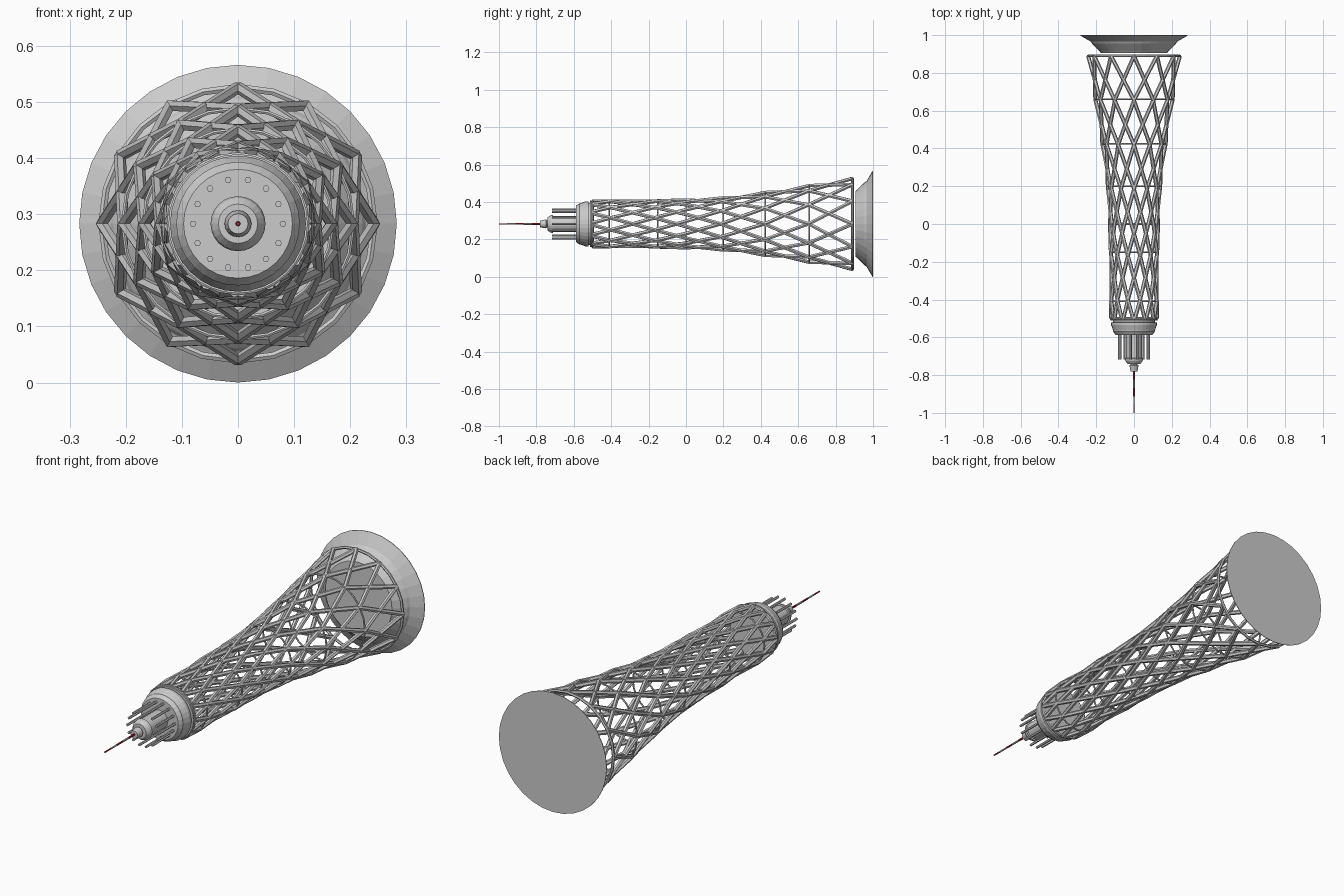
import bpy, bmesh, math

if "Cube" in bpy.data.objects:
    bpy.data.objects.remove(bpy.data.objects["Cube"])

CZ = 0.283  # height of the tower axis, which runs along y


def pos(r, a, y):
    return (r * math.cos(a), y, CZ + r * math.sin(a))


def material(name, col):
    m = bpy.data.materials.new(name)
    m.diffuse_color = col
    m.use_nodes = True
    m.node_tree.nodes["Principled BSDF"].inputs["Base Color"].default_value = m.diffuse_color
    return m


def lathe(name, profile, n=32, mat=None, offset=(0, 0)):
    """Closed solid turned around the y axis from (radius, y) points."""
    bm = bmesh.new()
    rows = []
    for r, y in profile:
        row = []
        for i in range(n):
            x, yy, z = pos(r, 2 * math.pi * i / n, y)
            row.append(bm.verts.new((x + offset[0], yy, z + offset[1])))
        rows.append(row)
    for a, b in zip(rows, rows[1:]):
        for i in range(n):
            j = (i + 1) % n
            bm.faces.new((a[i], a[j], b[j], b[i]))
    bm.faces.new(rows[0])
    bm.faces.new(rows[-1])
    bmesh.ops.recalc_face_normals(bm, faces=bm.faces)
    me = bpy.data.meshes.new(name)
    bm.to_mesh(me)
    bm.free()
    ob = bpy.data.objects.new(name, me)
    bpy.context.collection.objects.link(ob)
    if mat:
        me.materials.append(mat)
    return ob


def tubes(name, paths, radius, cyclic=False, res=1):
    """Faceted tubes along several polylines, joined in one mesh."""
    cu = bpy.data.curves.new(name, 'CURVE')
    cu.dimensions = '3D'
    cu.bevel_depth = radius
    cu.bevel_resolution = res
    cu.use_fill_caps = True
    for path in paths:
        sp = cu.splines.new('POLY')
        sp.points.add(len(path) - 1)
        for p, co in zip(sp.points, path):
            p.co = (*co, 1)
        sp.use_cyclic_u = cyclic
        sp.use_smooth = False
    ob = bpy.data.objects.new(name, cu)
    bpy.context.collection.objects.link(ob)
    bpy.ops.object.select_all(action='DESELECT')
    ob.select_set(True)
    bpy.context.view_layer.objects.active = ob
    bpy.ops.object.convert(target='MESH')
    return ob


# flared base
lathe("base", [(0.283, 1.0), (0.283, 0.997), (0.228, 0.965), (0.222, 0.955),
               (0.18, 0.912), (0.175, 0.905)])

# lattice shell: (y, radius) of the ring levels
levels = [(0.89, 0.243), (0.66, 0.205), (0.425, 0.168), (0.2, 0.139),
          (0.0, 0.128), (-0.15, 0.126), (-0.41, 0.125), (-0.5, 0.121)]
TWIST = math.radians(30) / 0.235
for name, s in (("left_hand_struts", 1), ("right_hand_struts", -1)):
    paths = [[pos(r, math.radians(30 * k) + s * TWIST * (0.89 - y), y)
              for y, r in levels] for k in range(12)]
    tubes(name, paths, 0.0105)

# thin hoops at the levels
hoops = [[pos(r, math.radians(15 * k), y) for k in range(24)] for y, r in levels]
tubes("lattice_hoops", hoops[1:-1], 0.004, True)
tubes("end_hoops", [hoops[0], hoops[-1]], 0.007, True)

# cap at the narrow end
lathe("cap_plate", [(0.124, -0.495), (0.124, -0.512)])
lathe("cap_drum", [(0.112, -0.512), (0.112, -0.52), (0.121, -0.522), (0.121, -0.535),
                   (0.11, -0.565), (0.11, -0.57), (0.097, -0.588)])

# ring of rods around the core
for k in range(14):
    a = 2 * math.pi * k / 14
    lathe(f"crown_rod_{k + 1}", [(0.006, -0.585), (0.006, -0.717)], 6,
          offset=(0.08 * math.cos(a), 0.08 * math.sin(a)))

# core and stepped spire
lathe("core", [(0.043, -0.585), (0.043, -0.71), (0.049, -0.712),
               (0.046, -0.725), (0.035, -0.74)], 24)
lathe("spire_foot", [(0.018, -0.738), (0.018, -0.745), (0.024, -0.748), (0.018, -0.78)], 16)

# banded antenna
red = material("red_band", (0.5, 0.02, 0.03, 1))
white = material("white_band", (0.85, 0.85, 0.83, 1))
N = 5
step = (1.0 - 0.78) / N
for k in range(N):
    y0 = -0.78 - k * step
    r = 0.005 - 0.0004 * k
    lathe(f"antenna_band_{k + 1}", [(r, y0), (r, y0 - step)], 8,
          red if k % 2 == 0 else white)
